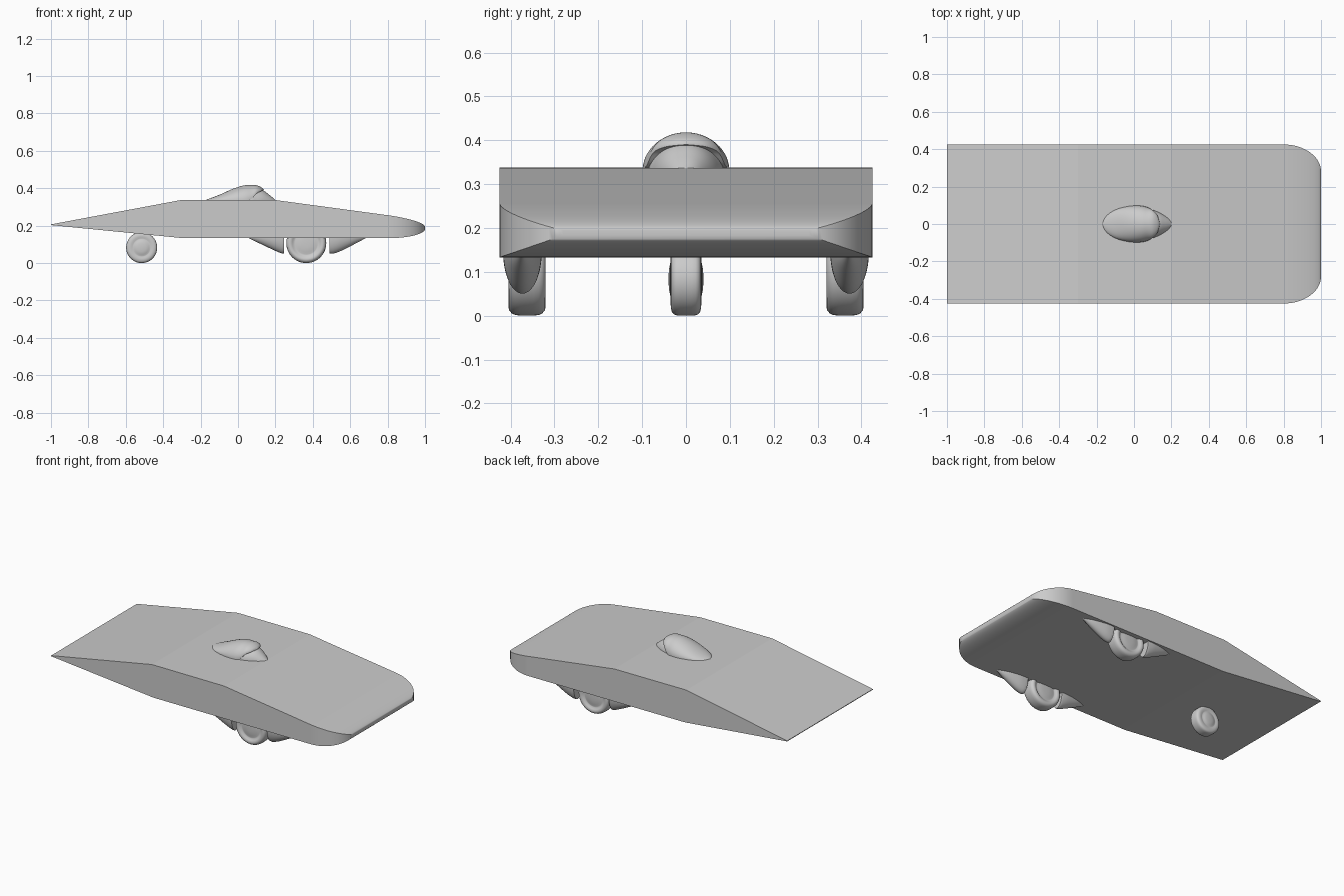
import bpy, bmesh
from math import sin, cos, pi, radians

if "Cube" in bpy.data.objects:
    bpy.data.objects.remove(bpy.data.objects["Cube"])


def skin(name, rings, angle=35, crease_x=()):
    """Bridge equal-sized rings of points into a capped solid."""
    bm = bmesh.new()
    loops = [[bm.verts.new(p) for p in ring] for ring in rings]
    n = len(loops[0])
    for a, b in zip(loops, loops[1:]):
        for i in range(n):
            j = (i + 1) % n
            bm.faces.new((a[i], a[j], b[j], b[i]))
    bm.faces.new(loops[0])
    bm.faces.new(loops[-1][::-1])
    bmesh.ops.remove_doubles(bm, verts=bm.verts, dist=1e-5)
    bmesh.ops.recalc_face_normals(bm, faces=bm.faces)
    mesh = bpy.data.meshes.new(name)
    bm.to_mesh(mesh)
    bm.free()
    obj = bpy.data.objects.new(name, mesh)
    bpy.context.collection.objects.link(obj)
    bpy.ops.object.select_all(action='DESELECT')
    bpy.context.view_layer.objects.active = obj
    obj.select_set(True)
    bpy.ops.object.shade_smooth_by_angle(angle=radians(angle))
    for e in mesh.edges:
        xs = [mesh.vertices[v].co.x for v in e.vertices]
        if any(all(abs(x - c) < 1e-4 for x in xs) for c in crease_x):
            e.use_edge_sharp = True
    return obj


def smooth_stations(keys, steps=6):
    """Catmull-Rom interpolation through a few cross-section stations."""
    out = []
    for k in range(len(keys) - 1):
        p0, p1, p2, p3 = (keys[min(max(k + d, 0), len(keys) - 1)] for d in (-1, 0, 1, 2))
        for s in range(steps):
            t = s / steps
            out.append([0.5 * (2 * b + (c - a) * t + (2 * a - 5 * b + 4 * c - d) * t * t
                               + (3 * b - a - 3 * c + d) * t ** 3)
                        for a, b, c, d in zip(p0, p1, p2, p3)])
    out.append(list(keys[-1]))
    return out


def half_pod(name, keys, y=0.0, n=28):
    """Loft half-elliptic sections: (x, half width, base z, crest z)."""
    rings = [[(x, y + w * cos(pi * i / n), z0 + (z1 - z0) * sin(pi * i / n))
              for i in range(n + 1)] for x, w, z0, z1 in smooth_stations(keys)]
    return skin(name, rings)


def wheel(name, x, y, r, profile, n=48):
    """Lathe a mirrored (radius ratio, half width) profile around the y axis."""
    full = profile + [(q, -h) for q, h in reversed(profile)]
    rings = [[(x + r * q * cos(2 * pi * i / n), y + h, r + r * q * sin(2 * pi * i / n))
              for i in range(n)] for q, h in full]
    return skin(name, rings, 40)


# Wing-shaped body: (x, half width, bottom, top), with a rounded nose
stations = [(-1, 0.425, 0.203, 0.207), (-0.3, 0.425, 0.134, 0.338),
            (-0.28, 0.425, 0.133, 0.338), (0.2, 0.425, 0.133, 0.337)]
for i in range(29):
    a = pi / 2 * i / 28
    s, drop = sin(a), 1 - cos(a)
    stations.append((0.8 + 0.2 * s, 0.425 - 0.145 * drop,
                     0.133 + 0.05 * drop, 0.256 - 0.0274 * s - 0.034 * drop))
skin("body", [[(x, -w, b), (x, w, b), (x, w, t), (x, -w, t)] for x, w, b, t in stations],
     crease_x=(-0.3, -0.28, 0.2))

# Cockpit hood with a raised front lip
half_pod("canopy_hood", [
    (-0.170, 0.004, 0.32, 0.338), (-0.155, 0.040, 0.33, 0.344), (-0.10, 0.076, 0.335, 0.365),
    (-0.03, 0.095, 0.335, 0.396), (0.03, 0.098, 0.335, 0.415), (0.07, 0.090, 0.342, 0.418),
    (0.10, 0.074, 0.372, 0.416), (0.125, 0.046, 0.385, 0.405), (0.138, 0.003, 0.390, 0.393)])

# Windscreen tucked under the hood
half_pod("windscreen", [
    (-0.02, 0.080, 0.325, 0.385), (0.06, 0.086, 0.325, 0.398), (0.10, 0.076, 0.325, 0.398),
    (0.135, 0.062, 0.325, 0.388), (0.17, 0.042, 0.325, 0.363), (0.195, 0.022, 0.325, 0.342),
    (0.207, 0.003, 0.325, 0.332)])

# Front wheels, each between two tapered fairings
tyre = [(0, 0.036), (0.2, 0.036), (0.45, 0.034), (0.56, 0.031), (0.62, 0.031), (0.70, 0.038),
        (0.80, 0.0425), (0.88, 0.041), (0.95, 0.035), (0.985, 0.027), (1, 0.015)]
for side, sy in (("right", -1), ("left", 1)):
    wheel("front_wheel_" + side, 0.365, sy * 0.3625, 0.107, tyre)
    half_pod("leading_fairing_" + side, [
        (0.490, 0.043, 0.145, 0.052), (0.51, 0.044, 0.145, 0.051), (0.55, 0.042, 0.145, 0.065),
        (0.62, 0.030, 0.145, 0.100), (0.68, 0.010, 0.145, 0.132), (0.70, 0.002, 0.145, 0.143)],
        sy * 0.373)
    half_pod("trailing_fairing_" + side, [
        (0.245, 0.043, 0.145, 0.052), (0.23, 0.044, 0.145, 0.053), (0.19, 0.042, 0.145, 0.070),
        (0.12, 0.030, 0.145, 0.103), (0.06, 0.010, 0.145, 0.132), (0.04, 0.002, 0.145, 0.143)],
        sy * 0.373)

# Single rear wheel with domed hub
wheel("rear_wheel", -0.515, 0, 0.083, [
    (0, 0.040), (0.25, 0.039), (0.45, 0.036), (0.54, 0.032), (0.60, 0.032), (0.70, 0.035),
    (0.82, 0.034), (0.90, 0.032), (0.96, 0.028), (0.99, 0.022), (1, 0.013)])
